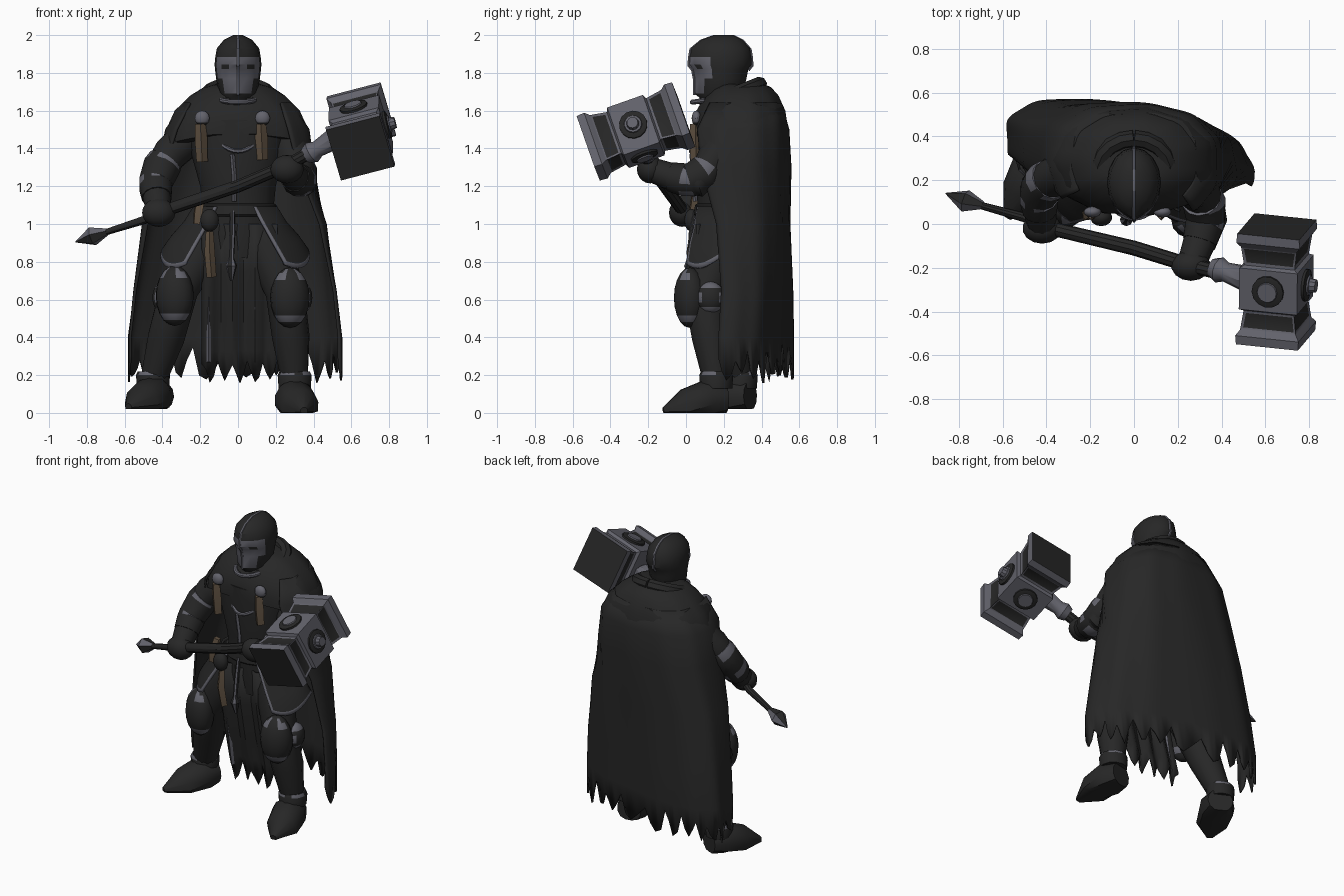
import bpy, bmesh, random
from math import sin, cos, radians, pi
from mathutils import Vector, Matrix, Quaternion

random.seed(4)
if "Cube" in bpy.data.objects:
    bpy.data.objects.remove(bpy.data.objects["Cube"])

def material(name, *rgb):
    m = bpy.data.materials.new(name)
    m.use_nodes = True
    m.diffuse_color = (*rgb, 1)
    node = next(n for n in m.node_tree.nodes if n.type == 'BSDF_PRINCIPLED')
    node.inputs["Base Color"].default_value = (*rgb, 1)
    return m

MATS = [material("black_cloth", .02, .02, .02), material("worn_steel", .125, .125, .15),
        material("brown_leather", .12, .085, .055)]
BLACK, STEEL, BROWN = range(3)
made = []

def finish(name, bm, solid=0):
    bmesh.ops.recalc_face_normals(bm, faces=bm.faces)
    mesh = bpy.data.meshes.new(name)
    bm.to_mesh(mesh)
    bm.free()
    for m in MATS:
        mesh.materials.append(m)
    ob = bpy.data.objects.new(name, mesh)
    bpy.context.collection.objects.link(ob)
    if solid:
        mod = ob.modifiers.new("thickness", 'SOLIDIFY')
        mod.thickness, mod.offset = solid, 0
    made.append(ob)
    return ob

def loft(name, rings, rule=BLACK, closed=True, solid=0):
    """Skin a stack of point rings; rule is a colour or a function of (row, column)."""
    pick = rule if callable(rule) else lambda i, j: rule
    bm = bmesh.new()
    rows = [[bm.verts.new(p) for p in r] for r in rings]
    n = len(rows[0])
    for i in range(len(rows) - 1):
        for j in range(n if closed else n - 1):
            k = (j + 1) % n
            f = bm.faces.new((rows[i][j], rows[i][k], rows[i + 1][k], rows[i + 1][j]))
            f.material_index = pick(i, j)
    if closed:
        for i in (0, -1):
            bm.faces.new(rows[i]).material_index = pick(i, -1)
    return finish(name, bm, solid)

def ring(cx, cy, z, rx, ry, n=20, a0=0, a1=360, skew=0, fold=0, power=1):
    """Ellipse or arc at height z, with optional folds and squareness."""
    pts = []
    for j in range(n if a1 - a0 == 360 else n + 1):
        a = radians(a0 + (a1 - a0) * j / n)
        c, s = [abs(t) ** power * (1 if t > 0 else -1) for t in (cos(a), sin(a))]
        wave = 1 + fold * sin(11 * a + z * 3)
        pts.append(Vector((cx + rx * c * wave, cy + ry * s * wave + skew * rx * c, z)))
    return pts

def tube(name, path, rule=BLACK, n=10, floor=-1):
    """Round limb through (x, y, z, radius) points."""
    pts = [Vector(p[:3]) for p in path]
    prev, q, rings = Vector((0, 0, 1)), Quaternion(), []
    for i, p in enumerate(path):
        d = (pts[min(i + 1, len(pts) - 1)] - pts[max(i - 1, 0)]).normalized()
        q = prev.rotation_difference(d) @ q
        prev = d
        r = [pts[i] + q @ Vector((cos(2 * pi * j / n), sin(2 * pi * j / n), 0)) * p[3] for j in range(n)]
        rings.append([Vector((t.x, t.y, max(t.z, floor))) for t in r])
    return loft(name, rings, rule)

def ball(name, loc, size, rule=lambda c: BLACK, turn=0):
    bm = bmesh.new()
    bmesh.ops.create_uvsphere(bm, u_segments=14, v_segments=10, radius=1)
    for f in bm.faces:
        f.material_index = rule(f.calc_center_median())
    mat = Matrix.Translation(loc) @ Matrix.Rotation(turn, 4, 'Z') @ Matrix.Diagonal((*size, 1))
    bmesh.ops.transform(bm, matrix=mat, verts=bm.verts)
    finish(name, bm)

# Cloak: open loft around the back with a torn hem
cloak = [ring(cx, cy, z, rx, ry, 56, start, end, skew, .012, .8) for cx, cy, z, rx, ry, skew, start, end in (
    (0, .28, 1.64, .28, .22, 0, -40, 210), (0, .28, 1.5, .375, .26, -.02, -50, 215),
    (-.01, .29, 1.3, .41, .26, -.05, -42, 205), (-.02, .3, 1, .48, .24, -.08, -20, 198),
    (-.02, .31, .65, .53, .235, -.13, -9, 195), (-.02, .31, .4, .56, .23, -.16, -8, 195))]
hem = [p.copy() for p in cloak[-1]]
for j, p in enumerate(hem):
    p.z = (.3, .24, .17, .22)[j % 4] + random.uniform(-.03, .05)
loft("cloak", cloak + [hem], closed=False, solid=.012)

# Shoulder mantle, rolled hood and gorget
mantle = [ring(0, .29, z, rx, ry, 40, fold=f, power=.92) for z, rx, ry, f in (
    (1.74, .12, .12, 0), (1.725, .18, .16, 0), (1.68, .25, .2, .01), (1.6, .33, .235, .015),
    (1.5, .375, .25, .015), (1.41, .385, .25, .02))]
for p in sum(mantle, []):
    front = max(0, .2 - p.y) / .2
    p.z += front * ((1.75 - p.z) * .45 - .07)
loft("mantle", mantle)
for name, rx, cy, ry, z, dip, r, reach, mat in (("hood_roll", .16, .25, .14, 1.685, .055, .04, 180, BLACK),
                                                ("gorget", .1, .17, .135, 1.665, .02, .014, 60, STEEL)):
    turns = [radians(reach * k / 9) for k in range(-9, 10)]
    tube(name, [(rx * sin(a), cy - ry * cos(a), z - dip * cos(a), r) for a in turns], mat, 8)

# Helmet with keeled face plate, eye slits and crest
helm = [ring(0, cy, z, rx, ry, 16, -90, 270) for z, cy, rx, ry in (
    (1.6, .2, .075, .09), (1.67, .18, .085, .11), (1.69, .18, .1, .12), (1.77, .19, .116, .13),
    (1.82, .19, .122, .14), (1.845, .19, .124, .16), (1.885, .19, .12, .157), (1.93, .19, .112, .15),
    (1.975, .19, .075, .11), (2, .2, .025, .05))]
for r in helm[2:8]:
    r[0].y -= .015

def helm_rule(i, j):
    side = min(j, 15 - j)
    return STEEL if side in {2: (0, 1), 3: (0, 1, 2), 4: (0, 2), 5: (0, 1, 2)}.get(i, ()) and j >= 0 else BLACK

loft("helmet", helm, helm_rule)
crest = [r[0] for r in helm[2:]] + [r[8] for r in helm[:3:-1]]
tube("helmet_crest", [(0, p.y, p.z - .006, .009) for p in crest], STEEL, 6)

# Torso, belt, trims, clasps and straps
loft("torso", [ring(0, .2, z, rx, ry, 18) for z, rx, ry in (
    (.82, .17, .12), (.95, .2, .14), (1.1, .19, .14), (1.2, .2, .15), (1.38, .25, .165), (1.55, .27, .16))])
loft("belt", [ring(0, .2, z, r, r - .05, 18) for z, r in ((1.04, .2), (1.05, .21), (1.1, .205), (1.11, .19))])
tube("chest_trim", [(.011 * k, .025 + .0006 * k * k, 1.385 + .0006 * k * k, .011) for k in range(-10, 11, 2)], STEEL, 6)
tube("sternum_band", [(-.03, .03, 1.37, .012), (-.02, .04, 1.25, .012), (-.02, .05, 1.12, .012)], STEEL, 4)
for x, low in ((-.19, 1.33), (.13, 1.34)):
    ball("cloak_clasp", (x, .055, 1.56), (.04, .025, .04), lambda c: STEEL if c.z > -.6 else BLACK)
    tube("chest_strap", [(x - .01, .05, 1.53, .028), (x - .005, .05, 1.45, .034), (x, .055, low, .03)], BROWN, 4)
tube("hip_strap", [(-.19, .05, 1.16, .024), (-.21, .04, 1.07, .03), (-.22, .04, 1, .022)], BROWN, 4)
tube("hanging_strap", [(-.15, .04, .96, .02), (-.15, .03, .85, .028), (-.14, .05, .72, .026)], BROWN, 4)
tube("belt_pendant", [(-.03, .05, 1.07, .012), (-.03, .03, .95, .016), (-.035, .02, .82, .014),
                      (-.035, .02, .78, .03), (-.035, .03, .7, .008)], lambda i, j: STEEL if j % 2 else BLACK, 8)
ball("belt_pouch", (-.15, .03, 1.02), (.05, .04, .06))

# Loincloth with torn ends and metal edge strips
cloth = [[Vector((x / 100, y + .015 * sin(x / 2), z)) for x in range(-19, 22, 2)]
         for z, y in ((1, .07), (.75, .09), (.5, .14), (.33, .18), (.22, .2))]
for j, p in enumerate(cloth[-1]):
    p.z += (.05, .01, -.05, -.02)[j % 4] + random.uniform(-.02, .02)
loft("loincloth", cloth, closed=False, solid=.01)
for x, top, low in ((-.155, .66, .27), (.09, .8, .55)):
    tube("cloth_edge_strip", [(x, .05 + (1 - z) * .16, z, .013) for z in (top, low)], STEEL, 4)

# Hip armour plates with steel edges
for s, cx in ((1, 0), (-1, -.03)):
    plates = []
    for z, rx, ry, start in ((1.09, .2, .15, -66), (1, .25, .18, -58), (.91, .32, .22, -54),
                             (.83, .37, .25, -50), (.81, .375, .255, -49)):
        r = ring(0, .2, z, rx, ry, 12, start, 15)
        for j, p in enumerate(r):
            p.z -= (1.09 - z) * .16 * cos((j - 3) / 3)
            p.x = cx + s * p.x
        plates.append([r[0], r[0].lerp(r[1], .6)] + r[1:])
    loft("hip_plate", plates, lambda i, j: STEEL if i == 3 or j == 0 else BLACK, False, .015)

# Legs, knee guards and boots
legs = (("left", ((.13, .2, .95), (.25, .09, .64), (.28, .13, .4), (.3, .16, .17)), (.275, .02, .61),
         ((.28, .21), (.3, .12), (.33, 0), (.35, -.12)), 0, .2),
        ("right", ((-.14, .22, .95), (-.31, .14, .66), (-.38, .23, .4), (-.45, .29, .17)), (-.335, .07, .62),
         ((-.41, .34), (-.45, .26), (-.51, .14), (-.58, .03)), .02, -.45))
for side, joints, knee, sole, ground, turn in legs:
    tube(side + "_leg", [(*p, r) for p, r in zip(joints, (.13, .105, .1, .07))], n=12)
    ball(side + "_knee_guard", knee, (.105, .085, .16), lambda c: STEEL if -.88 < c.z < -.6 or (
        c.z > .5 and c.y < -.2 and abs(c.x) > .2) else BLACK, turn)
    ball(side + "_knee_wing", (knee[0] + (.06 if knee[0] > 0 else -.06), knee[1] + .11, .61), (.06, .075, .085),
         lambda c: STEEL if abs(c.z) > .6 or abs(c.y) > .7 else BLACK)
    x, y, z = joints[3]
    tube(side + "_boot_cuff", [(x, y, z + d, r) for d, r in ((-.04, .085), (.03, .09), (.05, .08))],
         lambda i, j: STEEL if i == 1 and j % 3 else BLACK, 12)
    tube(side + "_boot", [(x, y, z + ground, r) for (x, y), z, r in zip(
        sole, (.07, .07, .03, .01), (.08, .11, .1, .02))], n=12, floor=ground)

# Arms, bracers and gauntlets
arms = (("left", ((.26, .24, 1.47), (.3, .14, 1.33), (.34, .06, 1.22), (.3, -.08, 1.25), (.26, -.19, 1.29))),
        ("right", ((-.25, .27, 1.47), (-.36, .22, 1.37), (-.44, .17, 1.25), (-.43, .06, 1.14), (-.42, -.02, 1.06))))
for side, joints in arms:
    tube(side + "_arm", [(*p, r) for p, r in zip(joints, (.1, .095, .08, .075, .065))], n=12)
    upper, elbow, wrist = [Vector(p) for p in joints[1:4]]
    spots = ((upper.lerp(elbow, .3), .095), (upper.lerp(elbow, .55), .1), (elbow.lerp(wrist, .3), .09),
             (elbow.lerp(wrist, .5), .09), (wrist, .08))
    tube(side + "_bracer", [(*p, r) for p, r in spots], lambda i, j: STEEL if i in (0, 2) and j % 4 else BLACK, 12)
    ball(side + "_gauntlet", joints[4], (.09, .07, .075))

# Hammer frame: u along the handle, w along the head
u, w = Vector((.96, -.1, .25)).normalized(), Vector((.05, .93, .34))
w = (w - u * w.dot(u)).normalized()
v = w.cross(u)
centre = Vector((.65, -.265, 1.49))
socket, base = centre - u * .14, Vector((.36, -.2, 1.36))

# Handle, spiked butt and head socket
tube("handle", [(-.72, .09, .95, .016), (-.5, .03, 1.02, .022), (-.42, -.01, 1.06, .032), (0, -.11, 1.2, .034),
                (.26, -.19, 1.31, .034), (*socket, .034)])
tube("butt_spike", [(-.86, .14, .905, .003), (-.77, .105, .935, .052), (-.69, .085, .96, .018)],
     lambda i, j: STEEL if j % 2 else BLACK, 6)
tube("head_socket", [(*base.lerp(socket, t), r) for t, r in ((0, .045), (.2, .06), (.4, .045), (1, .06))], STEEL)

# Hammer head: flared ends, waists with dark inset panels, central block
profile = ((-.268, .147), (-.225, .15), (-.2, .132), (-.11, .12), (-.1, .138),
           (.1, .138), (.11, .12), (.2, .132), (.225, .15), (.268, .147))
corners = ((-1, -1), (1, -1), (1, 1), (-1, 1))
head = loft("hammer_head", [[centre + u * a * h + v * b * h + w * c for a, b in corners] for c, h in profile],
            lambda i, j: BLACK if j < 0 else STEEL)
bm = bmesh.new()
bm.from_mesh(head.data)
panels = [f for f in bm.faces if .14 < abs((f.calc_center_median() - centre).dot(w)) < .18]
bmesh.ops.inset_individual(bm, faces=panels, thickness=.016, depth=-.006)
for f in panels:
    f.material_index = BLACK
bm.to_mesh(head.data)
bm.free()

# Round bosses on the central block
for axis in (u, v, -v):
    for part, mat, steps in (("boss", BLACK, ((.13, .075), (.15, .075), (.155, .06))),
                             ("stud", STEEL, ((.15, .05), (.162, .045)))):
        tube("hammer_" + part, [(*(centre + axis * d), r) for d, r in steps], mat, 14)
tube("hammer_pin", [(*(centre + u * d), r) for d, r in ((.16, .035), (.19, .03))], STEEL)

# Smooth shading with sharp edges kept
bpy.ops.object.select_all(action='DESELECT')
for ob in made:
    ob.select_set(True)
bpy.context.view_layer.objects.active = made[0]
bpy.ops.object.shade_smooth_by_angle(angle=radians(35))
